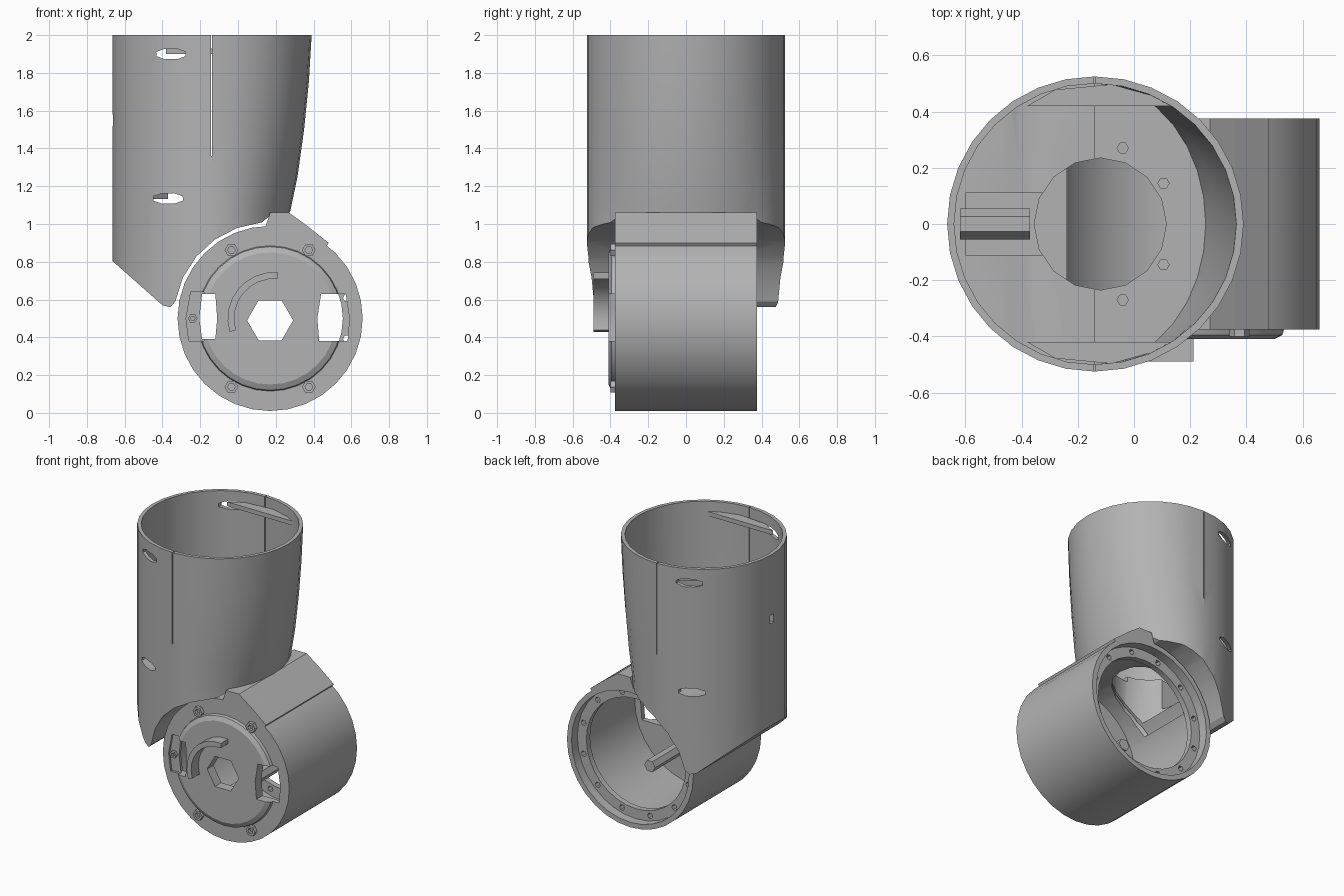
import bpy, bmesh, math
from mathutils import Vector

if "Cube" in bpy.data.objects:
    bpy.data.objects.remove(bpy.data.objects["Cube"], do_unlink=True)

grey = bpy.data.materials.new("plain_grey")
grey.use_nodes = True
grey.diffuse_color = (0.45, 0.45, 0.45, 1)
grey.node_tree.nodes["Principled BSDF"].inputs["Base Color"].default_value = (0.45, 0.45, 0.45, 1)

CX, CZ = 0.17, 0.5      # drum axis
TX = -0.14              # tube axis


def finish(name, bm):
    bmesh.ops.recalc_face_normals(bm, faces=bm.faces)
    mesh = bpy.data.meshes.new(name)
    bm.to_mesh(mesh)
    bm.free()
    mesh.materials.append(grey)
    ob = bpy.data.objects.new(name, mesh)
    bpy.context.collection.objects.link(ob)
    return ob


def loft(name, rings, closed=False):
    """Skin a list of point rings, capping the ends unless closed."""
    bm = bmesh.new()
    vs = [[bm.verts.new(p) for p in ring] for ring in rings]
    n = len(vs[0])
    pairs = list(zip(vs, vs[1:])) + ([(vs[-1], vs[0])] if closed else [])
    for a, b in pairs:
        for i in range(n):
            j = (i + 1) % n
            bm.faces.new((a[i], a[j], b[j], b[i]))
    if not closed:
        bm.faces.new(vs[0])
        bm.faces.new(vs[-1])
    return finish(name, bm)


def prism(name, pts, a, b, axis="y"):
    """Extrude a flat outline along y or z."""
    put = (lambda p, h: (p[0], h, p[1])) if axis == "y" else (lambda p, h: (p[0], p[1], h))
    return loft(name, [[put(p, h) for p in pts] for h in (a, b)])


def circle(x, y, r, n, turn=0.0, sx=1.0):
    return [(x + sx * r * math.cos(turn + math.tau * i / n),
             y + r * math.sin(turn + math.tau * i / n)) for i in range(n)]


def lathe(name, profile, x, z, n):
    """Closed (radius, y) profile turned about a y axis."""
    rings = [[(px, y, pz) for px, pz in circle(x, z, r, n)] for r, y in profile]
    return loft(name, rings, closed=True)


def box(name, x0, x1, y0, y1, z0, z1):
    return prism(name, [(x0, y0), (x1, y0), (x1, y1), (x0, y1)], z0, z1, "z")


def boolean(ob, cutters, op="DIFFERENCE"):
    for c in cutters:
        m = ob.modifiers.new("cut", "BOOLEAN")
        m.operation, m.solver, m.object = op, "EXACT", c
        deps = bpy.context.evaluated_depsgraph_get()
        mesh = bpy.data.meshes.new_from_object(ob.evaluated_get(deps))
        ob.modifiers.clear()
        ob.data = mesh
        bpy.data.objects.remove(c, do_unlink=True)


def tube_body(name, wall, heights):
    """Round column whose +x side tapers inward toward the bottom."""
    rings = []
    for z, reach in heights:
        ring = []
        for c, s in circle(0, 0, 1, 32):
            rx = (reach if c > 0 else 0.525) - wall
            ring.append((TX + rx * c, (0.525 - wall) * s, z))
        rings.append(ring)
    return loft(name, rings)


# Upper tube, trimmed below by a slanted foot and a saddle around the drum
taper = [(0.4, 0.41), (1.06, 0.415), (1.25, 0.455), (1.5, 0.49), (1.75, 0.515)]
tube = tube_body("upper_tube", 0, taper + [(2.0, 0.53)])
saddle = [(CX + 0.51 * math.cos(math.radians(a)), CZ + 0.51 * math.sin(math.radians(a)))
          for a in range(95, 172, 15)]
outline = [(-0.8, 2.1), (0.6, 2.1), (0.6, 1.06), (0.19, 1.06)] + saddle
outline += [(-0.36, 0.56), (-0.4, 0.57), (-0.66, 0.8), (-0.8, 0.92)]
boolean(tube, [prism("trim", outline, -0.8, 0.8)], "INTERSECT")

# Hollow inside with a stepped floor
hollow = tube_body("hollow", 0.025, taper + [(2.1, 0.535)])
inside = [(-0.8, 2.2), (0.6, 2.2), (0.6, 1.085), (TX, 1.085), (TX, 1.12), (-0.8, 1.12)]
boolean(hollow, [prism("inside", inside, -0.8, 0.8)], "INTERSECT")
cuts = [hollow, prism("floor_hole", circle(-0.12, 0, 0.235, 16), 0.8, 1.3, "z"),
        box("floor_slot", -0.6, -0.3, -0.11, 0.11, 0.9, 1.3)]
# Screw holes in the floor, side pockets, split seam and back slot
for x, y in ((-0.04, 0.27), (0.105, 0.145)):
    for s in (-1, 1):
        cuts.append(prism("hole", circle(x, s * y, 0.02, 6), 0.9, 1.3, "z"))
for x, z in ((-0.355, 1.9), (-0.37, 1.135)):
    cuts.append(prism("pocket", circle(x, z, 0.03, 8, 0.4, 2.8), -0.7, 0.7))
for s in (-1, 1):
    cuts.append(box("seam", TX - 0.003, TX + 0.003, *sorted((s * 0.4, s * 0.6)), 1.36, 2.1))
cuts.append(box("back_slot", -0.7, -0.6, -0.02, 0.02, 1.52, 1.58))
boolean(tube, cuts)

# Ledges under the rim
ledges = []
for s in (-1, 1):
    pts = [(-0.38, 0.42), (0.13, 0.42), (0.1, 0.447), (-0.08, 0.497), (-0.28, 0.478)]
    ledges.append(prism("rim_ledge", [(x, s * y) for x, y in pts], 1.9, 1.93, "z"))

# Strut inside the tube
strut = prism("inner_strut", circle(0, 0, 0.055, 6), -0.125, 0.125)
strut.rotation_euler.z = math.pi / 2
strut.location = (-0.495, 0, 1.18)

# Drum: open at the back, raised disc on the front, bolt ring near the back
drum = lathe("drum", [
    (0.05, -0.41), (0.35, -0.41), (0.38, -0.395), (0.385, -0.375), (0.49, -0.375),
    (0.49, 0.375), (0.455, 0.375), (0.455, 0.31), (0.385, 0.31), (0.385, 0.27),
    (0.465, 0.27), (0.465, -0.34), (0.05, -0.34)], CX, CZ, 32)
cuts = [prism("centre_hole", circle(CX, CZ - 0.01, 0.122, 6), -0.5, -0.3),
        prism("cable_hole", circle(-0.12, 0, 0.235, 16), 0.7, 1.3, "z"),
        prism("left_window", [(0.43, 0.38), (0.58, 0.38), (0.59, 0.5), (0.57, 0.63),
                              (0.44, 0.63), (0.42, 0.5)], -0.5, -0.3),
        prism("right_window", [(-0.19, 0.39), (-0.12, 0.39), (-0.11, 0.5), (-0.12, 0.63),
                               (-0.19, 0.63), (-0.205, 0.5)], -0.5, -0.3),
        prism("right_recess", [(-0.26, 0.38), (-0.18, 0.38), (-0.18, 0.64), (-0.25, 0.64),
                               (-0.275, 0.5)], -0.5, -0.36)]
for x, z in circle(CX, CZ, 0.42, 12, math.radians(15)):
    cuts.append(prism("bolt_hole", circle(x, z, 0.02, 6), 0.2, 0.36))
boolean(drum, cuts)

# Neck that joins the drum to the tube
neck = prism("drum_neck", [(0.14, 0.97), (0.17, 1.06), (0.27, 1.06), (0.36, 0.995), (0.48, 0.9),
                           (0.46, 0.87), (0.3, 0.955)], -0.375, 0.375)

# Bolt cups on the front
cups = []
for sx in (-1, 1):
    for sz in (-1, 1):
        cups.append(lathe("front_bolt", [(0.02, -0.4), (0.036, -0.4), (0.036, -0.37),
                                         (0.02, -0.37)], CX + sx * 0.205, CZ + sz * 0.362, 6))
cups.append(lathe("side_bolt", [(0.012, -0.38), (0.025, -0.38), (0.025, -0.355),
                                (0.012, -0.355)], -0.24, 0.5, 6))

# Curved grip rib on the front disc
arc = [math.radians(a) for a in range(85, 211, 14)]
rib_pts = [(CX + 0.02 + r * math.cos(a), CZ + r * math.sin(a))
           for r, run in ((0.245, arc), (0.21, arc[::-1])) for a in run]
rib = prism("grip_rib", rib_pts, -0.49, -0.4)

# Peg inside the drum
peg = prism("inner_peg", circle(0.19, 0.34, 0.042, 6), -0.35, 0.13)

# Smooth the curved parts, keep edges sharp
bpy.ops.object.select_all(action="DESELECT")
for ob in [tube, drum, rib]:
    ob.select_set(True)
bpy.context.view_layer.objects.active = tube
bpy.ops.object.shade_smooth_by_angle(angle=math.radians(25))
